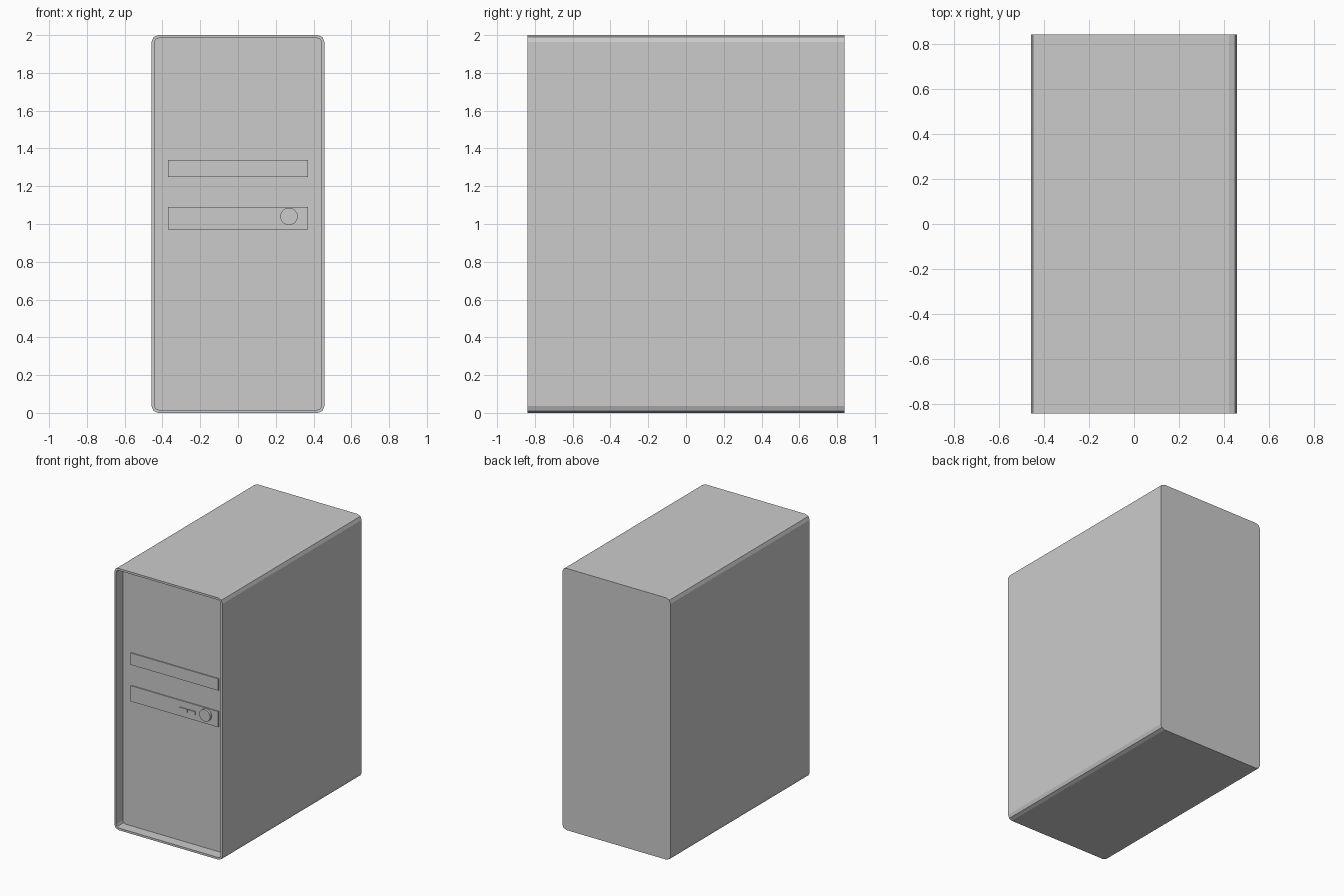
import bpy, bmesh, math
from mathutils import Matrix

HX, HY, HEIGHT = 0.458, 0.84, 2.0
RIM = 0.016
PANEL_Y = -0.76

if "Cube" in bpy.data.objects:
    bpy.data.objects.remove(bpy.data.objects["Cube"], do_unlink=True)

grey = bpy.data.materials.new("plain_grey")
grey.use_nodes = True
grey.diffuse_color = (0.6, 0.6, 0.6, 1)
bsdf = next(n for n in grey.node_tree.nodes if n.type == "BSDF_PRINCIPLED")
bsdf.inputs["Base Color"].default_value = grey.diffuse_color


def finish(bm, name):
    bmesh.ops.recalc_face_normals(bm, faces=bm.faces)
    mesh = bpy.data.meshes.new(name)
    bm.to_mesh(mesh)
    bm.free()
    mesh.materials.append(grey)
    obj = bpy.data.objects.new(name, mesh)
    bpy.context.collection.objects.link(obj)
    return obj


def ring(bm, y, inset, radius):
    """Rounded rectangle of vertices facing the front at depth y."""
    verts = []
    cx, cz = HX - inset - radius, HEIGHT / 2 - inset - radius
    for i, (sx, sz) in enumerate([(1, 1), (-1, 1), (-1, -1), (1, -1)]):
        for step in range(3):
            a = math.radians(90 * i + 45 * step)
            verts.append(bm.verts.new((sx * cx + radius * math.cos(a), y,
                                       HEIGHT / 2 + sz * cz + radius * math.sin(a))))
    return verts


def box(name, x0, x1, z0, z1, y_back, y_front):
    bm = bmesh.new()
    size = (x1 - x0, y_back - y_front, z1 - z0)
    centre = ((x0 + x1) / 2, (y_back + y_front) / 2, (z0 + z1) / 2)
    bmesh.ops.create_cube(bm, size=1, matrix=Matrix.LocRotScale(centre, None, size))
    return finish(bm, name)


# Case shell: outer skin, narrow front rim and sunken front panel
bm = bmesh.new()
rings = [ring(bm, HY, 0, 0.036), ring(bm, -HY, 0, 0.036),
         ring(bm, -HY, RIM, 0.022), ring(bm, PANEL_Y, RIM, 0.022)]
for a, b in zip(rings, rings[1:]):
    for i in range(len(a)):
        j = (i + 1) % len(a)
        bm.faces.new((a[i], a[j], b[j], b[i]))
bm.faces.new(rings[0])
bm.faces.new(rings[-1])
bmesh.ops.recalc_face_normals(bm, faces=bm.faces)

# Sunken side window on the right side
side = min(bm.faces, key=lambda f: f.calc_center_median().x)
bmesh.ops.inset_individual(bm, faces=[side], thickness=0.05)
for v in side.verts:
    v.co.y = 0.74 if v.co.y > 0 else -0.67
    v.co.z = 1.93 if v.co.z > 1 else 0.31
pushed = bmesh.ops.extrude_face_region(bm, geom=[side])["geom"]
bmesh.ops.translate(bm, vec=(0.02, 0, 0),
                    verts=[g for g in pushed if isinstance(g, bmesh.types.BMVert)])
finish(bm, "case_shell")

# Slightly raised plates on the front panel
PLATE_Y = PANEL_Y - 0.008
box("drive_bay_plate", -0.37, 0.37, 1.25, 1.34, PANEL_Y + 0.01, PLATE_Y)
box("control_plate", -0.37, 0.37, 0.97, 1.09, PANEL_Y + 0.01, PLATE_Y)
for name, x in (("port_right", 0.05), ("port_left", 0.118)):
    box(name, x, x + 0.06, 1.015, 1.04, PANEL_Y, PLATE_Y - 0.007)

# Round power button
bm = bmesh.new()
bmesh.ops.create_cone(bm, cap_ends=True, segments=20, radius1=0.046, radius2=0.046, depth=0.03,
                      matrix=Matrix.Translation((0.27, PLATE_Y - 0.005, 1.04))
                      @ Matrix.Rotation(math.pi / 2, 4, "X"))
finish(bm, "power_button")
